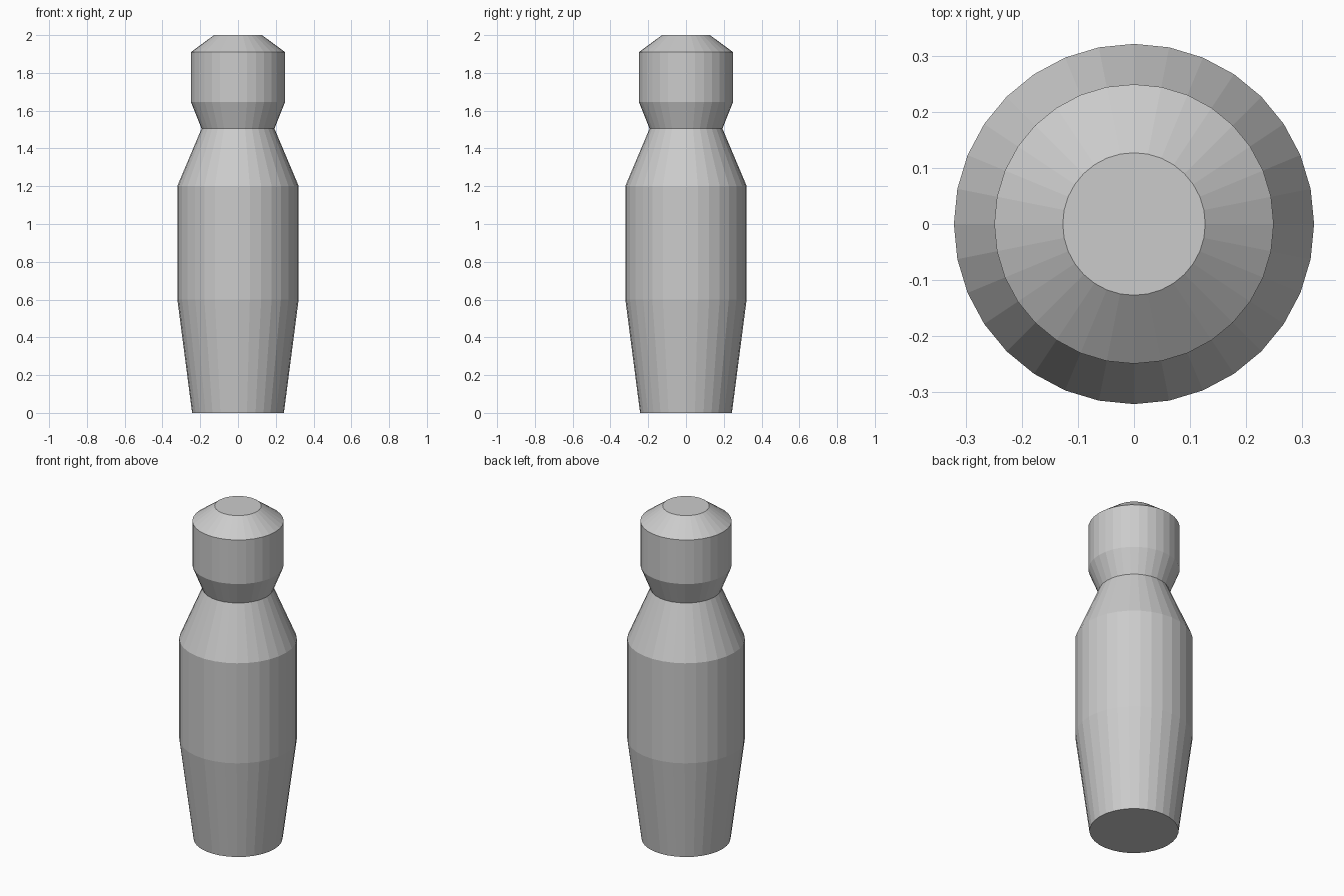
import bpy, bmesh
from math import cos, sin, tau

if "Cube" in bpy.data.objects:
    bpy.data.objects.remove(bpy.data.objects["Cube"])

SIDES = 32


def lathe(name, profile):
    """Spin (radius, height) rings around z and cap both ends."""
    bm = bmesh.new()
    rings = [[bm.verts.new((r * cos(tau * i / SIDES), r * sin(tau * i / SIDES), z))
              for i in range(SIDES)] for r, z in profile]
    for low, high in zip(rings, rings[1:]):
        for i in range(SIDES):
            j = (i + 1) % SIDES
            bm.faces.new((low[i], low[j], high[j], high[i]))
    bm.faces.new(rings[0][::-1])
    bm.faces.new(rings[-1])
    mesh = bpy.data.meshes.new(name)
    bm.to_mesh(mesh)
    bm.free()
    obj = bpy.data.objects.new(name, mesh)
    bpy.context.collection.objects.link(obj)
    return obj


# One closed turned form: tapered body, pinched neck, bevelled head
lathe("turned_peg", [
    (0.243, 0.0), (0.321, 0.6), (0.321, 1.202),   # body
    (0.193, 1.505),                               # neck
    (0.249, 1.645), (0.249, 1.91), (0.127, 2.0),  # head
])
